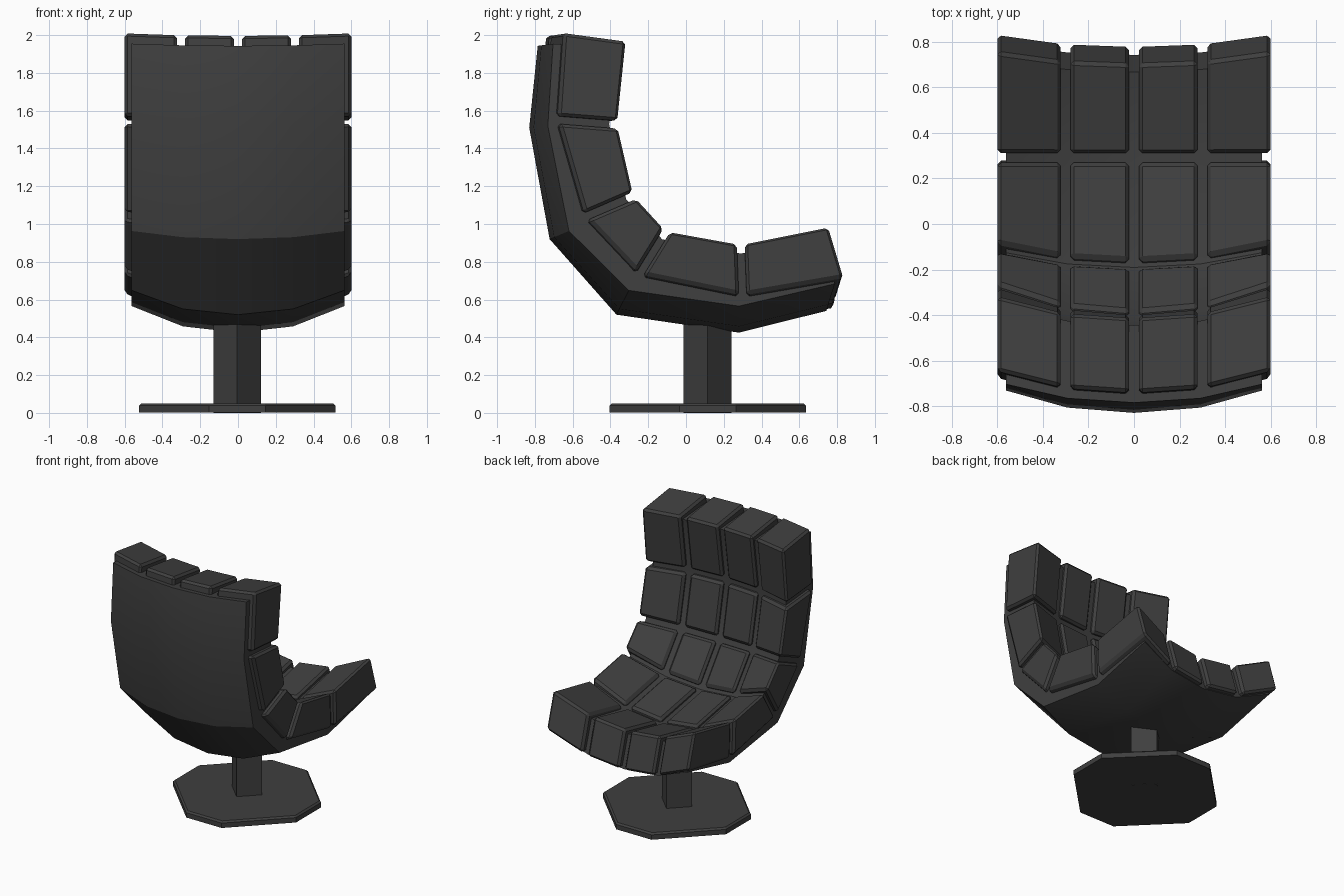
import bpy, bmesh
from mathutils import Vector

if "Cube" in bpy.data.objects:
    bpy.data.objects.remove(bpy.data.objects["Cube"])

V = Vector
# side-view stations (y, z) from backrest top round to the seat front
OUTER = [V(p) for p in ((-.70, 1.955), (-.727, 1.52), (-.615, .965), (-.30, .655), (.28, .572), (.79, .69))]
UNDER = [V(p) for p in ((-.655, 2.01), (-.688, 1.55), (-.54, 1.035), (-.25, .725), (.30, .613), (.83, .705))]
FACE = [V(p) for p in ((-.325, 1.965), (-.372, 1.525), (-.285, 1.145), (-.11, .952), (.29, .88), (.75, .972))]
GROOVE = [V(p) for p in ((-.36, 1.93), (-.402, 1.528), (-.312, 1.133), (-.123, .925), (.29, .85), (.715, .925))]
# how far the centre line sags away from the sides at each station
SAG = [V(p) for p in ((-.085, -.012), (-.103, -.01), (-.107, -.045), (-.068, -.135), (0, -.147), (-.047, -.15))]

mat = bpy.data.materials.new("dark grey")
mat.diffuse_color = (.05, .05, .05, 1)
mat.use_nodes = True
mat.node_tree.nodes["Principled BSDF"].inputs["Base Color"].default_value = mat.diffuse_color


def sag(x):
    return 1 - (abs(x) / .575) ** 2.2


def at(x, p, d):
    q = p + d * sag(x)
    return (x, q.x, q.y)


def finish(name, bm, bevel=0):
    bmesh.ops.recalc_face_normals(bm, faces=bm.faces)
    if bevel:
        bmesh.ops.bevel(bm, geom=bm.edges[:], offset=bevel, segments=1, affect='EDGES', profile=.5)
    me = bpy.data.meshes.new(name)
    bm.to_mesh(me)
    bm.free()
    me.materials.append(mat)
    ob = bpy.data.objects.new(name, me)
    bpy.context.collection.objects.link(ob)
    return ob


def prism(name, points, z0, z1):
    bm = bmesh.new()
    face = bm.faces.new([bm.verts.new((x, y, z0)) for x, y in points])
    ext = bmesh.ops.extrude_face_region(bm, geom=[face])
    for v in ext['geom']:
        if isinstance(v, bmesh.types.BMVert):
            v.co.z = z1
    return bm


# curved shell with the groove surface between the cushions
bm = bmesh.new()
loops = []
for x in (-.563, -.292, 0, .292, .563):
    loops.append([[bm.verts.new(at(x, p, d)) for p, d in zip(side, SAG)] for side in (OUTER, GROOVE)])
for (o0, g0), (o1, g1) in zip(loops, loops[1:]):
    for i in range(5):
        bm.faces.new((o0[i], o0[i + 1], o1[i + 1], o1[i]))
        bm.faces.new((g0[i], g1[i], g1[i + 1], g0[i + 1]))
    for e in (0, 5):
        bm.faces.new((o0[e], o1[e], g1[e], g0[e]))
for o, g in (loops[0], loops[-1]):
    for i in range(5):
        bm.faces.new((o[i], g[i], g[i + 1], o[i + 1]))
shell = finish("shell", bm)
bpy.context.view_layer.objects.active = shell
shell.select_set(True)
bpy.ops.object.shade_smooth_by_angle(angle=.5)
shell.select_set(False)

# four columns by five rows of bevelled cushions
GAP = .021
for c, (xa, xb) in enumerate(((-.6, -.322), (-.28, -.022), (.022, .28), (.322, .6))):
    for r in range(5):
        bm = bmesh.new()
        corners = []
        for x in (xa, xb):
            ring = []
            for side, order in ((FACE, (0, 1)), (UNDER, (1, 0))):
                a, b = V(at(x, side[r], SAG[r])), V(at(x, side[r + 1], SAG[r + 1]))
                step = (b - a).normalized() * GAP
                ends = (a + step if r > 0 else a, b - step if r < 4 else b)
                ring += [bm.verts.new(ends[k]) for k in order]
            corners.append(ring)
        p, q = corners
        bm.faces.new(p)
        bm.faces.new(q[::-1])
        for k in range(4):
            n = (k + 1) % 4
            bm.faces.new((p[n], p[k], q[k], q[n]))
        finish(f"cushion_{c + 1}_{r + 1}", bm, .016)

# square post set corner-on
CX, CY = -.004, .115
R = .127
finish("post", prism("post", [(CX + R, CY), (CX, CY + R), (CX - R, CY), (CX, CY - R)], 0, .62))

# eight-sided foot plate with a chamfered top edge
A, B = .52, .15
pts = [(CX + x, CY + y) for x, y in ((A, -B), (A, B), (B, A), (-B, A), (-A, B), (-A, -B), (-B, -A), (B, -A))]
bm = prism("foot", pts, .001, .05)
top = [e for e in bm.edges if all(v.co.z > .04 for v in e.verts)]
bmesh.ops.bevel(bm, geom=top, offset=.012, segments=1, affect='EDGES', profile=.5)
finish("foot_plate", bm)
